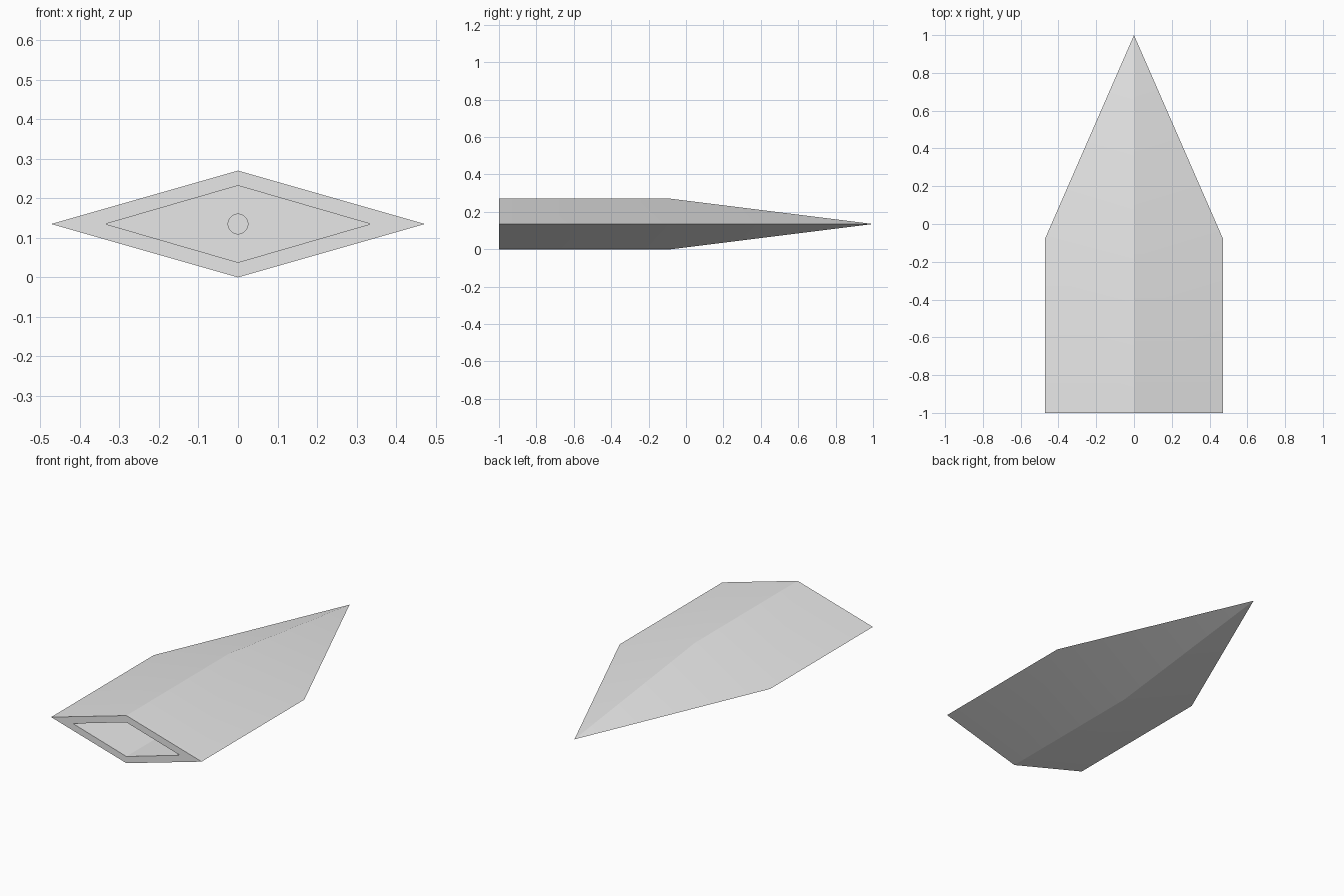
import bpy, bmesh, math

if "Cube" in bpy.data.objects:
    bpy.data.objects.remove(bpy.data.objects["Cube"], do_unlink=True)

MID_Z = 0.135


def ring(bm, y, half_width, half_height, sides=4):
    """Loop of vertices around the long axis: a diamond with 4 sides, else a circle."""
    step = math.tau / sides
    return [bm.verts.new((half_width * math.cos(i * step), y,
                          MID_Z + half_height * math.sin(i * step)))
            for i in range(sides)]


def bridge(bm, a, b):
    for i in range(len(a)):
        j = (i + 1) % len(a)
        bm.faces.new((a[i], a[j], b[j], b[i]))


def loop_edges(bm, loop):
    return [bm.edges.get((v, loop[i - 1])) for i, v in enumerate(loop)]


bm = bmesh.new()

# Diamond body narrowing to a point
rim = ring(bm, -1, 0.472, 0.135)
shoulder = ring(bm, -0.08, 0.472, 0.135)
bridge(bm, rim, shoulder)
tip = bm.verts.new((0, 1, MID_Z))
for i, v in enumerate(shoulder):
    bm.faces.new((shoulder[i - 1], v, tip))

# Open socket at the front
mouth = ring(bm, -1, 0.335, 0.097)
floor = ring(bm, -0.1, 0.335, 0.097)
bridge(bm, rim, mouth)
bridge(bm, mouth, floor)

# Round bore in the socket floor
bore = ring(bm, -0.1, 0.025, 0.025, 32)
bore_end = ring(bm, 0.3, 0.025, 0.025, 32)
bridge(bm, bore, bore_end)
bm.faces.new(bore_end)
bmesh.ops.triangle_fill(bm, use_beauty=True,
                        edges=loop_edges(bm, floor) + loop_edges(bm, bore))
bmesh.ops.recalc_face_normals(bm, faces=bm.faces)

mesh = bpy.data.meshes.new("pointed_socket_head")
bm.to_mesh(mesh)
bm.free()
head = bpy.data.objects.new("pointed_socket_head", mesh)
bpy.context.collection.objects.link(head)

# Plain grey finish
grey = bpy.data.materials.new("light_grey")
grey.use_nodes = True
grey.diffuse_color = (0.8, 0.8, 0.8, 1)
grey.node_tree.nodes["Principled BSDF"].inputs["Base Color"].default_value = (0.8, 0.8, 0.8, 1)
mesh.materials.append(grey)

# Smooth across the soft shoulder only
bpy.ops.object.select_all(action='DESELECT')
head.select_set(True)
bpy.context.view_layer.objects.active = head
bpy.ops.object.shade_smooth_by_angle(angle=math.radians(30))
